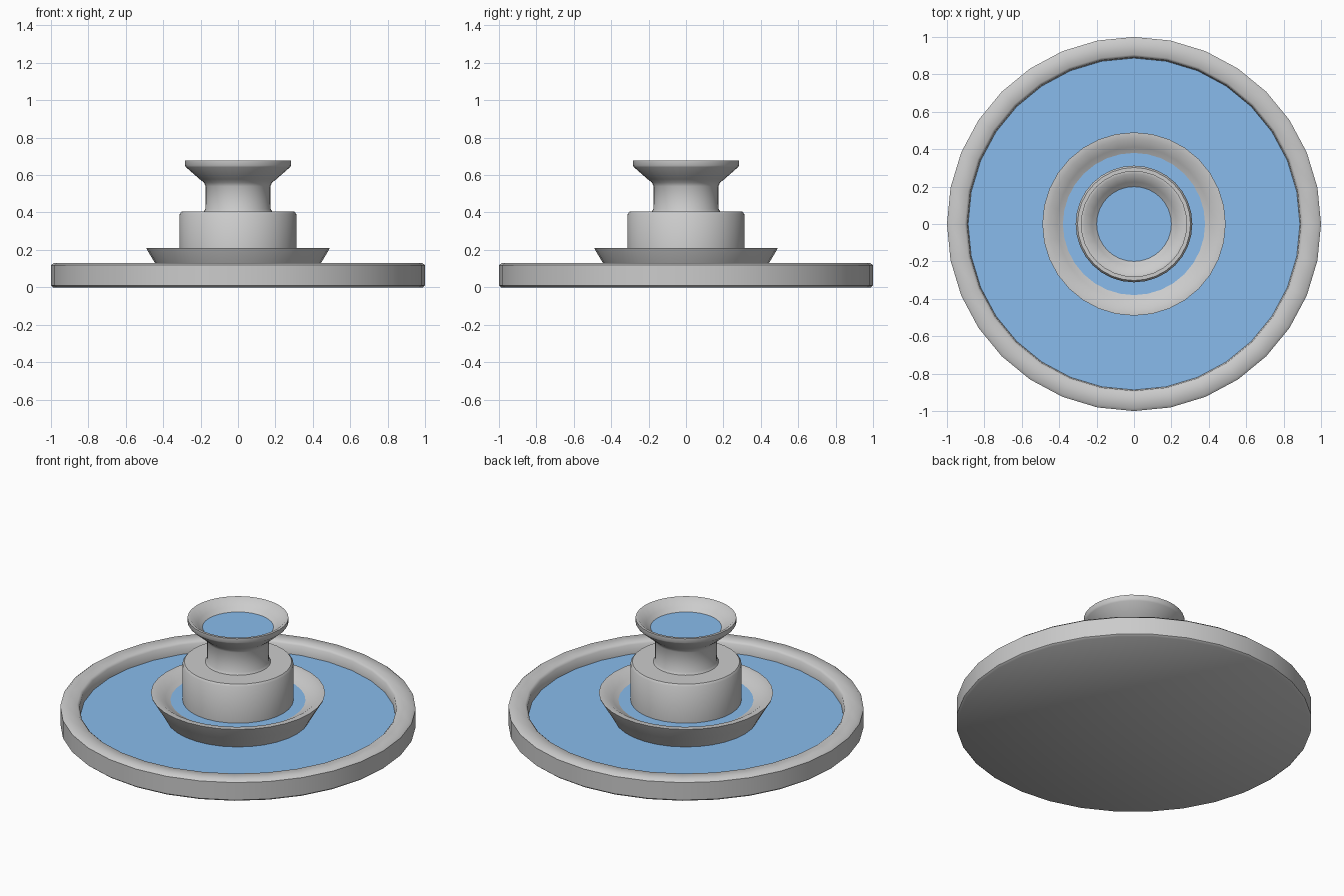
import bpy
import math

if "Cube" in bpy.data.objects:
    bpy.data.objects.remove(bpy.data.objects["Cube"])

SIDES = 32

water = bpy.data.materials.new("water_blue")
water.diffuse_color = (0.25, 0.5, 0.84, 1)
water.use_nodes = True
water.node_tree.nodes["Principled BSDF"].inputs["Base Color"].default_value = water.diffuse_color


def lathe(name, profile, material=None):
    """Revolve (radius, z) points about z; a radius of 0 becomes a single pole vertex."""
    verts, faces, rings = [], [], []
    for r, z in profile:
        start = len(verts)
        if r == 0:
            verts.append((0, 0, z))
            rings.append([start] * SIDES)
        else:
            for k in range(SIDES):
                a = 2 * math.pi * k / SIDES
                verts.append((r * math.cos(a), r * math.sin(a), z))
            rings.append(list(range(start, start + SIDES)))
    for low, high in zip(rings, rings[1:]):
        for k in range(SIDES):
            n = (k + 1) % SIDES
            loop = [low[k], low[n], high[n], high[k]]
            faces.append(list(dict.fromkeys(loop)))
    mesh = bpy.data.meshes.new(name)
    mesh.from_pydata(verts, [], faces)
    if material:
        mesh.materials.append(material)
    obj = bpy.data.objects.new(name, mesh)
    bpy.context.collection.objects.link(obj)
    bpy.ops.object.select_all(action='DESELECT')
    obj.select_set(True)
    bpy.context.view_layer.objects.active = obj
    bpy.ops.object.shade_smooth_by_angle(angle=math.radians(50))
    return obj


# Wide ground pool with a softened rim
lathe("pool_basin", [(0, 0), (0.988, 0), (1, 0.01), (1, 0.118), (0.985, 0.13),
                     (0.905, 0.13), (0.892, 0.118), (0.887, 0.062)])
lathe("pool_water", [(0.887, 0.062), (0.405, 0.062)], water)

# Flared middle basin
lathe("middle_basin", [(0.405, 0.062), (0.445, 0.132), (0.487, 0.202), (0.49, 0.21),
                       (0.455, 0.21), (0.41, 0.18), (0.38, 0.166)])
lathe("middle_water", [(0.38, 0.166), (0.312, 0.166)], water)

# Pedestal drum, shaft and flared top bowl
lathe("pedestal", [(0.312, 0.166), (0.312, 0.392), (0.302, 0.404), (0.184, 0.404)])
lathe("shaft_and_top_bowl", [(0.184, 0.404), (0.175, 0.418), (0.173, 0.54), (0.182, 0.56),
                             (0.205, 0.578), (0.278, 0.642), (0.284, 0.652), (0.284, 0.677),
                             (0.268, 0.677), (0.225, 0.638), (0.2, 0.618)])
lathe("top_water", [(0.2, 0.618), (0, 0.618)], water)
